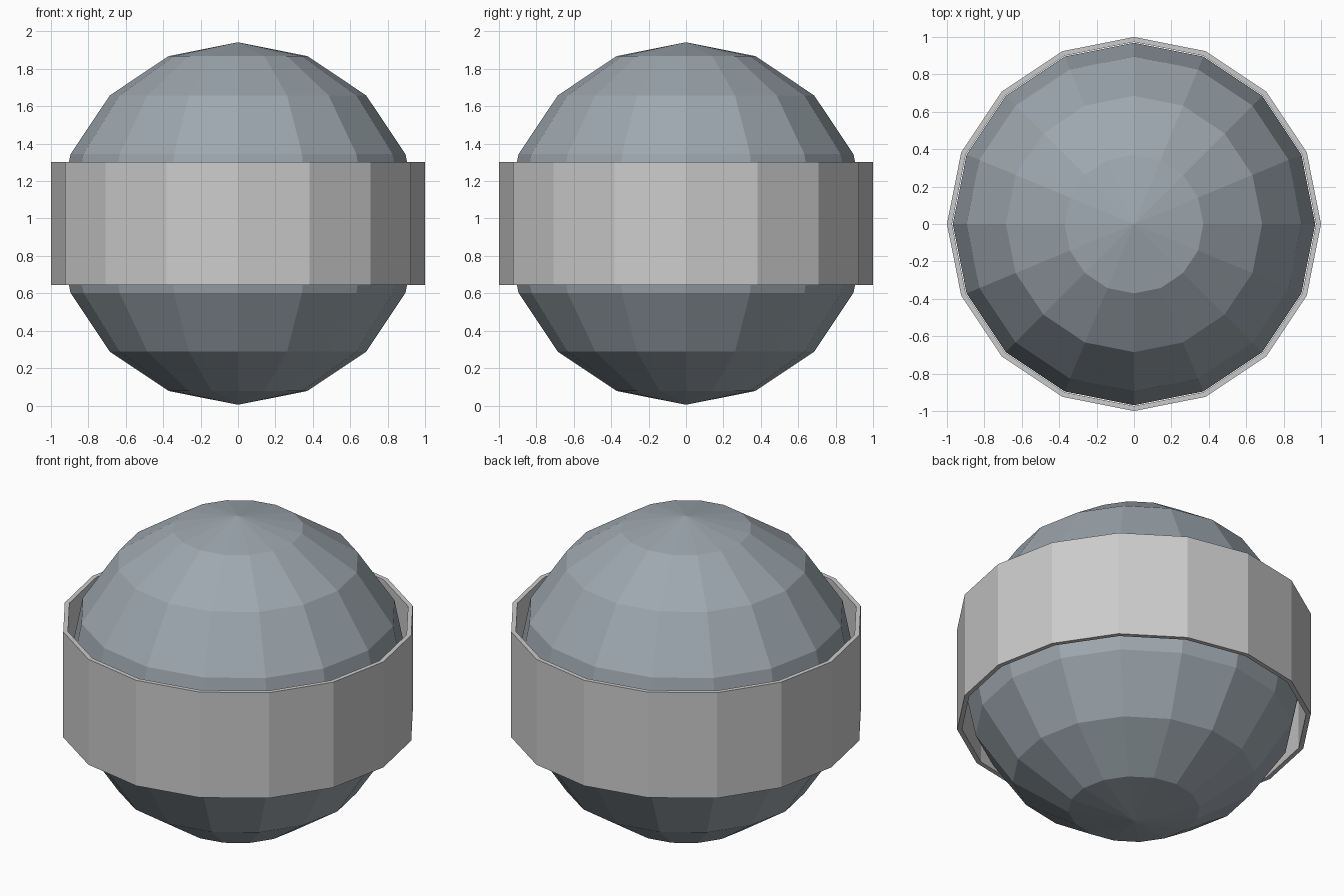
import bpy, bmesh, math

if "Cube" in bpy.data.objects:
    bpy.data.objects.remove(bpy.data.objects["Cube"])

CZ = 0.973    # height of the shared centre
SIDES = 16

# Blue-grey faceted ball
bpy.ops.mesh.primitive_uv_sphere_add(segments=SIDES, ring_count=8, radius=0.969,
                                     location=(0, 0, CZ))
ball = bpy.context.object
ball.name = "ball"
mat = bpy.data.materials.new("blue_grey")
mat.diffuse_color = (0.34, 0.39, 0.43, 1)
mat.use_nodes = True
mat.node_tree.nodes["Principled BSDF"].inputs["Base Color"].default_value = mat.diffuse_color
ball.data.materials.append(mat)

# Open band around the equator, swept from a rectangular section
bm = bmesh.new()
half, r_in, r_out = 0.328, 0.973, 1.0
section = [(r_in, -half), (r_out, -half), (r_out, half), (r_in, half)]
rings = []
for i in range(SIDES):
    a = 2 * math.pi * i / SIDES
    rings.append([bm.verts.new((r * math.cos(a), r * math.sin(a), z)) for r, z in section])
for i in range(SIDES):
    p, q = rings[i], rings[(i + 1) % SIDES]
    for j in range(4):
        k = (j + 1) % 4
        bm.faces.new((p[j], q[j], q[k], p[k]))
bmesh.ops.recalc_face_normals(bm, faces=bm.faces)
mesh = bpy.data.meshes.new("equator_band")
bm.to_mesh(mesh)
bm.free()
band = bpy.data.objects.new("equator_band", mesh)
band.location.z = CZ
bpy.context.collection.objects.link(band)
